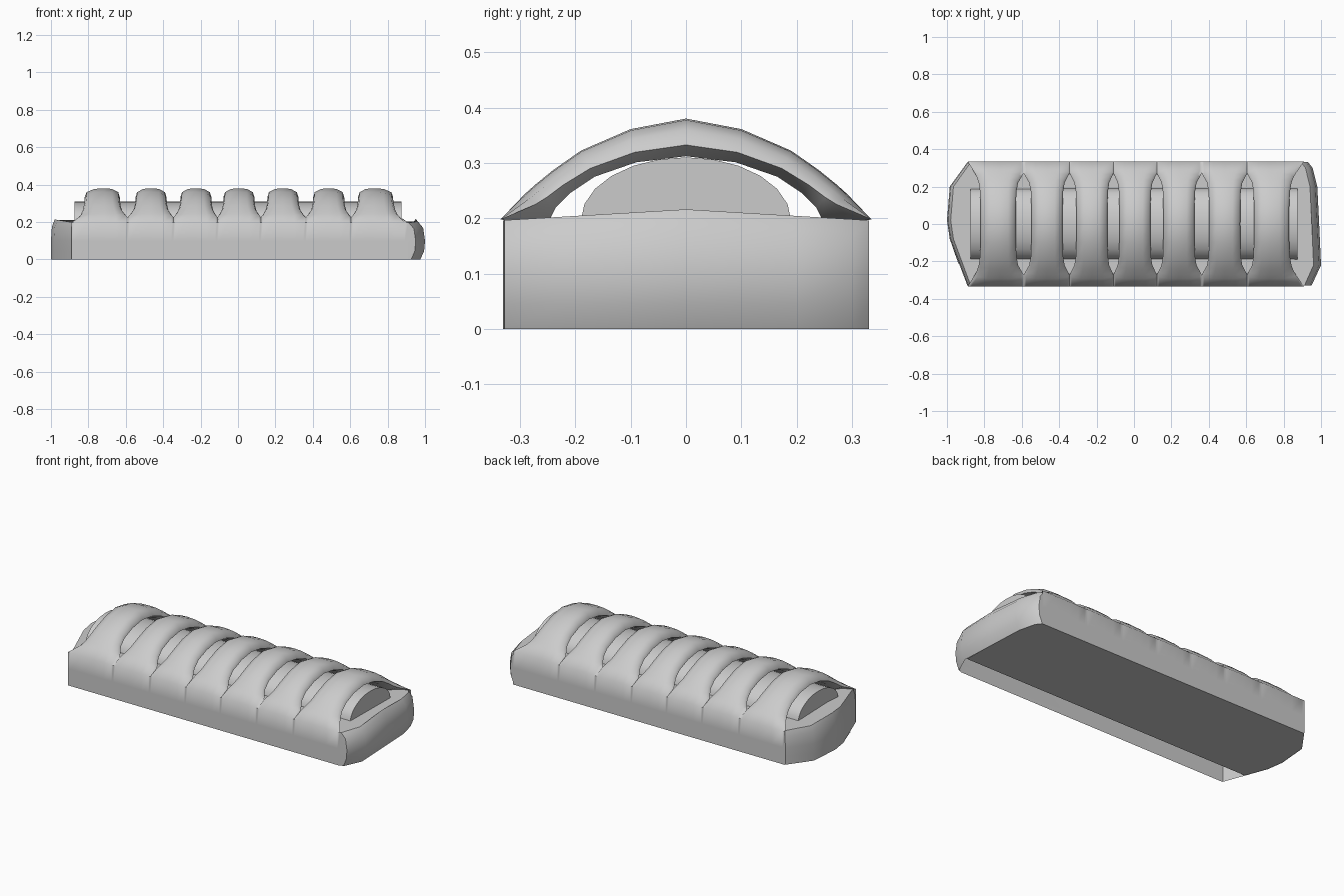
import bpy, bmesh, math

if "Cube" in bpy.data.objects:
    bpy.data.objects.remove(bpy.data.objects["Cube"])


def make_object(name, verts, faces, angle=55):
    mesh = bpy.data.meshes.new(name)
    mesh.from_pydata(verts, [], faces)
    bm = bmesh.new()
    bm.from_mesh(mesh)
    bmesh.ops.remove_doubles(bm, verts=bm.verts, dist=0.0005)
    bmesh.ops.recalc_face_normals(bm, faces=bm.faces)
    bm.to_mesh(mesh)
    bm.free()
    ob = bpy.data.objects.new(name, mesh)
    bpy.context.collection.objects.link(ob)
    bpy.ops.object.select_all(action='DESELECT')
    ob.select_set(True)
    bpy.context.view_layer.objects.active = ob
    bpy.ops.object.shade_smooth_by_angle(angle=math.radians(angle))
    return ob


def loft(name, rings, cap_first=True, cap_last=True, angle=55):
    n = len(rings[0])
    verts = [v for r in rings for v in r]
    faces = [(k * n + i, k * n + (i + 1) % n, (k + 1) * n + (i + 1) % n, (k + 1) * n + i)
             for k in range(len(rings) - 1) for i in range(n)]
    if cap_first:
        faces.append(tuple(range(n)))
    if cap_last:
        faces.append(tuple(range((len(rings) - 1) * n, len(rings) * n)))
    return make_object(name, verts, faces, angle)


# Base shell with slightly irregular chamfered ends
outline = [(-.89, -.331), (.89, -.331), (.95, -.328), (1.0, -.22), (.99, 0),
           (.98, .2), (.955, .30), (.93, .331), (-.89, .331), (-.985, .2), (-1.0, 0.02), (-.985, -.08)]


def base_ring(z, right=1.0, left=1.0, rise=0.0):
    return [(x * (right if x > 0 else left), y,
             z + (rise * (1 - abs(y) / .335) if abs(x) > .94 else 0)) for x, y in outline]


loft("base_shell", [base_ring(0, .975), base_ring(.045, .995), base_ring(.1),
                    base_ring(.165, .99, .995, .01), base_ring(.196, .96, .98, .02)],
     cap_first=False, angle=50)

# Underside panel, leaving a narrow open strip along the front
panel = [(x * (.975 if x > 0 else 1), max(y, -.21), 0.002) for x, y in outline if y > -.2]
panel = [(.97, -.21, .002)] + panel + [(-.94, -.21, .002)]
make_object("underside_panel", panel, [tuple(range(len(panel)))])

# Inner half-round roll lying along the deck
roll = [[(x, .19 * math.cos(a), .196 + .114 * math.sin(a))
         for a in [math.pi * i / 12 for i in range(13)]] for x in (-.875, .875)]
loft("inner_roll", roll, angle=40)

# Ribbed cover: arch rows of (y outer, z outer, y inner, z inner, flare, end flare, flatness)
half = [(.000, .380, .000, .312, 0, 0, 0), (.100, .361, .090, .301, .02, 0, 0),
        (.190, .322, .165, .275, .08, .05, .03), (.240, .287, .210, .245, .3, .15, .1),
        (.272, .261, .235, .220, .72, .3, .2), (.292, .243, .245, .200, 1, .45, .4),
        (.335, .198, .300, .190, 1, 1, 1), (.335, .100, .325, .100, 1, 1, 1),
        (.335, .000, .325, .000, 1, 1, 1)]
path = [(-r[0], r[1], -r[2]) + r[3:] for r in reversed(half[1:])] + half
# Rounded rib section: (width factor, depth from inner 0 to outer 1)
section = [(-.55, 0), (-1, .3), (-.9, .7), (-.5, .96), (0, 1),
           (.5, .96), (.9, .7), (1, .3), (.55, 0)]
crown = .083
centres = [-.715, -.465, -.225, .005, .24, .485, .725]
mids = [-.89] + [(a + b) / 2 for a, b in zip(centres, centres[1:])] + [.91]
verts, faces = [], []
n = len(section)
for i, cx in enumerate(centres):
    start = len(verts)
    for yo, zo, yi, zi, flare, end_flare, flat in path:
        for s, d in section:
            edge = mids[i] if s < 0 else mids[i + 1]
            is_end = (i == 0 and s < 0) or (i == 6 and s > 0)
            w0 = crown + (.022 if is_end else 0)
            w = w0 + (abs(edge - cx) - w0) * (end_flare if is_end else flare)
            t = d + (1 - d) * flat if d > 0 else 0
            verts.append((cx + s * w, yi + (yo - yi) * t, zi + (zo - zi) * t))
    for k in range(len(path) - 1):
        foot = min(abs(path[k][0]), abs(path[k + 1][0]))
        for j in range(n):
            side = j in (0, n - 2)
            outer_side = (i == 0 and j == 0) or (i == 6 and j == n - 2)
            # where neighbours merge, only the outer skin and free ends remain
            if foot > .33 and (side or j == n - 1):
                continue
            if foot > .29 and side and not outer_side:
                continue
            a, b = start + k * n, start + (k + 1) * n
            faces.append((a + j, a + (j + 1) % n, b + (j + 1) % n, b + j))
make_object("ribbed_cover", verts, faces, 62)
